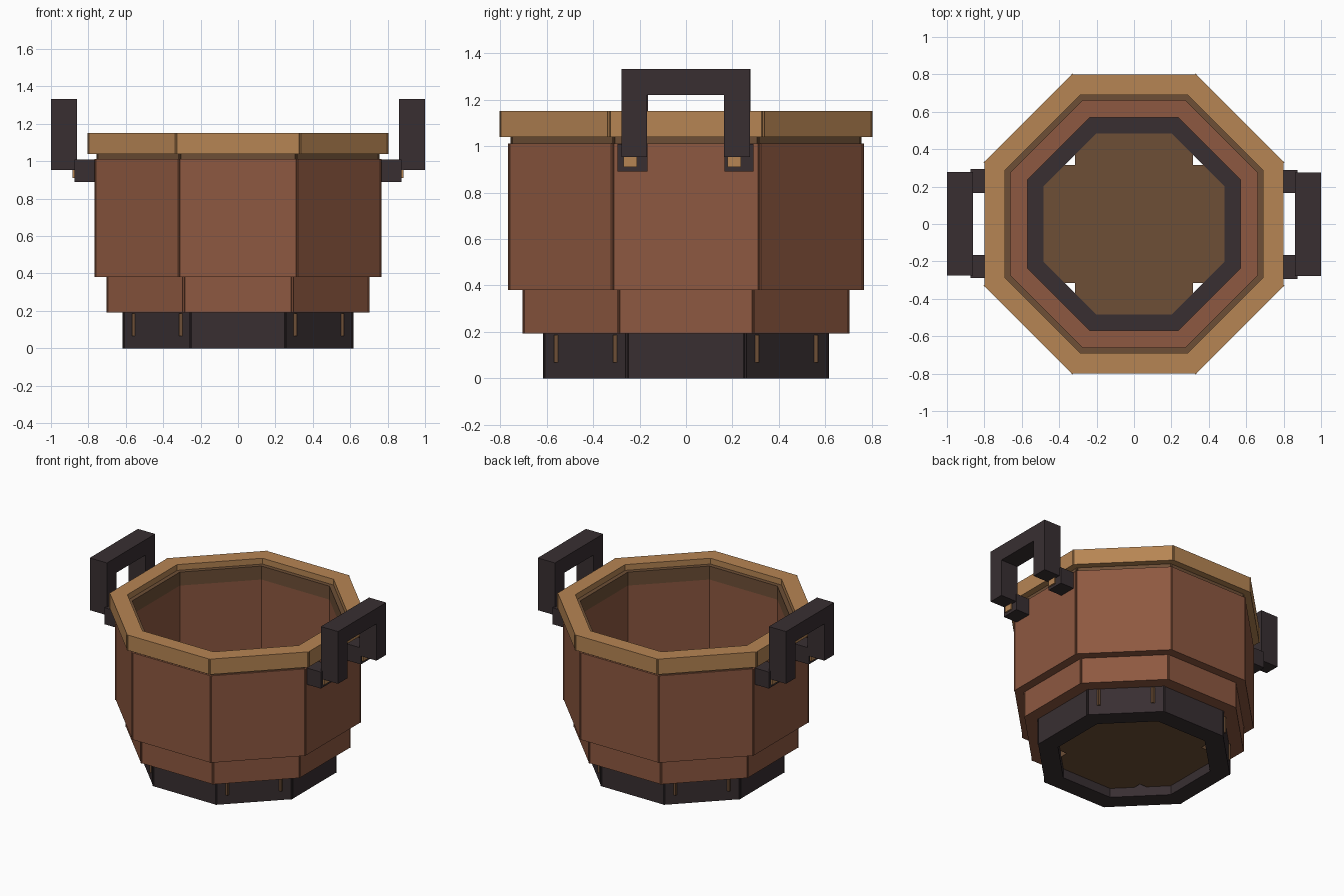
import bpy, bmesh, math
from mathutils import Matrix, Vector

cube = bpy.data.objects.get("Cube")
if cube:
    bpy.data.objects.remove(cube, do_unlink=True)


def material(name, rgb):
    m = bpy.data.materials.new(name)
    m.use_nodes = True
    m.diffuse_color = (*rgb, 1)
    bsdf = next(n for n in m.node_tree.nodes if n.type == 'BSDF_PRINCIPLED')
    bsdf.inputs["Base Color"].default_value = (*rgb, 1)
    bsdf.inputs["Roughness"].default_value = 0.8
    return m


TAN = material("light_wood", (0.47, 0.235, 0.088))
RED = material("red_wood", (0.27, 0.099, 0.052))
BROWN = material("brown_wood", (0.155, 0.078, 0.037))
DARK = material("dark_iron", (0.040, 0.028, 0.031))


def prism(bm, outline, z0, z1, turn=0.0):
    """Extrude a flat outline from z0 to z1, turned about the z axis."""
    rot = Matrix.Rotation(turn, 3, 'Z')
    face = bm.faces.new([bm.verts.new(rot @ Vector((x, y, z0))) for x, y in outline])
    new = bmesh.ops.extrude_face_region(bm, geom=[face])["geom"]
    verts = [v for v in new if isinstance(v, bmesh.types.BMVert)]
    bmesh.ops.translate(bm, vec=(0, 0, z1 - z0), verts=verts)


def finish(name, bm, mat):
    bmesh.ops.recalc_face_normals(bm, faces=bm.faces)
    mesh = bpy.data.meshes.new(name)
    bm.to_mesh(mesh)
    bm.free()
    mesh.materials.append(mat)
    ob = bpy.data.objects.new(name, mesh)
    bpy.context.collection.objects.link(ob)
    return ob


def stave_ring(name, inner, outer, z0, z1, mat, lip=0.006):
    """Eight mitred staves whose outer corners slightly overlap."""
    t = math.tan(math.pi / 8)
    a, b = inner * t, outer * t + lip
    bm = bmesh.new()
    for i in range(8):
        prism(bm, [(-a, inner), (a, inner), (b, outer), (-b, outer)],
              z0, z1, i * math.pi / 4)
    return finish(name, bm, mat)


def box(name, lo, hi, mat, turn):
    bm = bmesh.new()
    prism(bm, [(lo[0], lo[1]), (hi[0], lo[1]), (hi[0], hi[1]), (lo[0], hi[1])],
          lo[2], hi[2], turn)
    return finish(name, bm, mat)


# Stacked octagonal rings
stave_ring("base_ring", 0.485, 0.612, 0.0, 0.192, DARK)
stave_ring("lower_wall", 0.57, 0.70, 0.192, 0.38, RED)
stave_ring("upper_wall", 0.66, 0.763, 0.38, 1.012, RED)
stave_ring("neck_band", 0.66, 0.752, 1.012, 1.11, BROWN)
stave_ring("rim", 0.69, 0.80, 1.04, 1.152, TAN)

# Cross-shaped floor whose corners poke through the base ring
w, r = 0.315, 0.568
bm = bmesh.new()
prism(bm, [(w, w), (w, r), (-w, r), (-w, w), (-r, w), (-r, -w),
           (-w, -w), (-w, -r), (w, -r), (w, -w), (r, -w), (r, w)], 0.067, 0.186)
finish("floor", bm, BROWN)

# Handles, the second one turned half way round
for side, turn in (("left", 0.0), ("right", math.pi)):
    # Arch drawn in the YZ plane and extruded along x
    arch = [(-0.278, 0.952), (-0.168, 0.952), (-0.168, 1.22), (0.163, 1.22),
            (0.163, 0.952), (0.275, 0.952), (0.275, 1.332), (-0.278, 1.332)]
    bm = bmesh.new()
    prism(bm, arch, 0.862, 1.0)
    # Cycle axes so the outline's (u, v, depth) becomes (y, z, x)
    for v in bm.verts:
        u, h, d = v.co
        v.co = Matrix.Rotation(turn, 3, 'Z') @ Vector((d, u, h))
    finish(side + "_handle", bm, DARK)
    # Brackets and their pegs
    for end, y0, y1, p0, p1 in (("front", -0.295, -0.166, -0.27, -0.21),
                                ("back", 0.165, 0.29, 0.178, 0.237)):
        box(f"{side}_{end}_bracket", (0.73, y0, 0.89), (0.873, y1, 1.01), DARK, turn)
        box(f"{side}_{end}_peg", (0.84, p0, 0.91), (0.884, p1, 0.965), TAN, turn)
